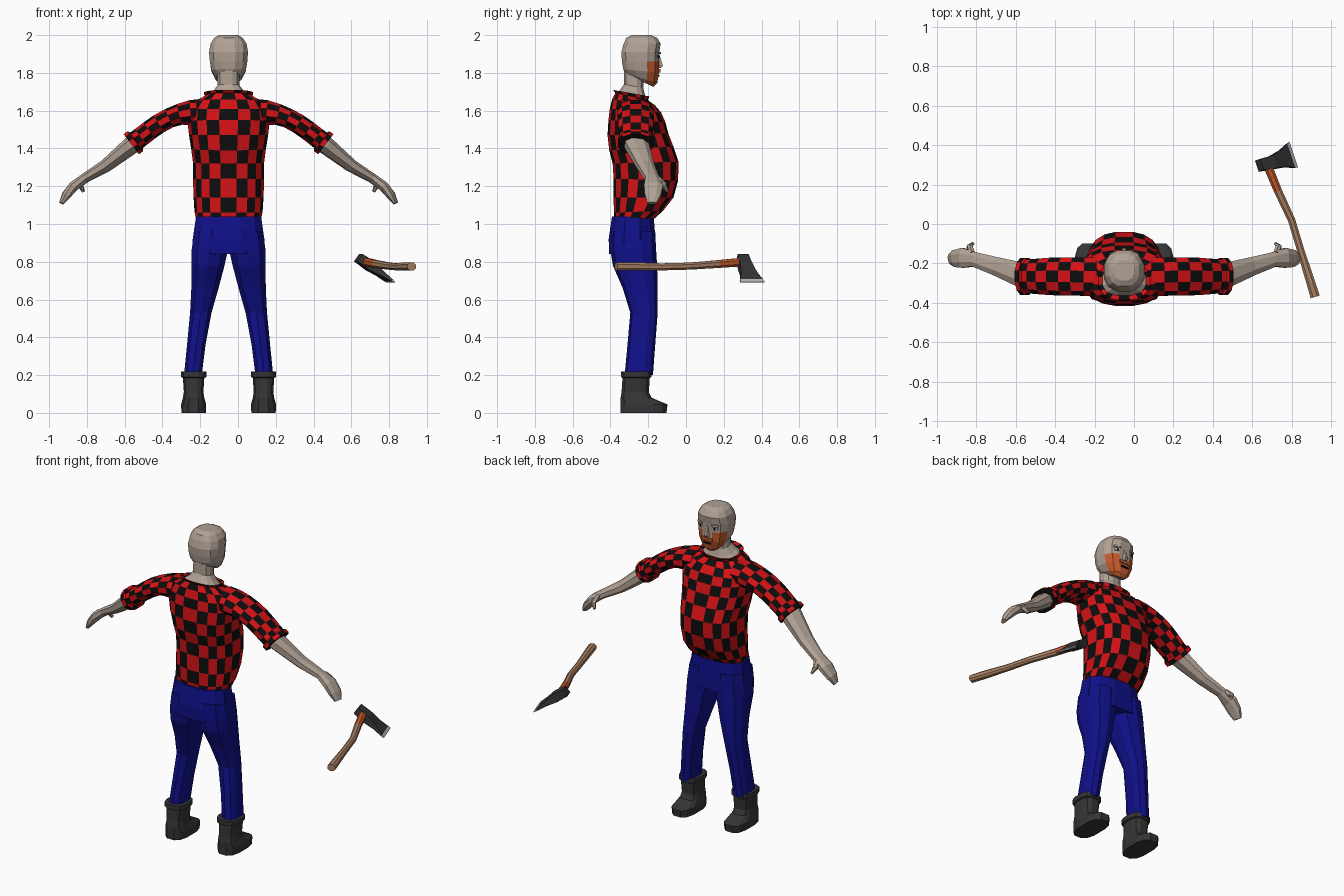
import bpy, bmesh, math
from mathutils import Vector

X0 = -0.05  # body centre line


def material(name, r, g, b):
    m = bpy.data.materials.new(name)
    m.diffuse_color = (r, g, b, 1)
    return m


RED = material("shirt red", 0.68, 0.006, 0.008)
BLACK = material("black", 0.004, 0.004, 0.004)
SKIN = material("skin", 0.44, 0.36, 0.30)
BLUE = material("trouser blue", 0.005, 0.005, 0.25)
DARK = material("dark grey", 0.035, 0.035, 0.035)
GINGER = material("ginger", 0.54, 0.10, 0.025)
WOOD = material("wood", 0.40, 0.22, 0.125)
STEEL = material("steel", 0.50, 0.50, 0.50)


def loft(name, rings, mats, rule=None, caps=True):
    """Skin a list of equal rings; rule(row, column, centre) picks the material."""
    bm = bmesh.new()
    rows = [[bm.verts.new(p) for p in r] for r in rings]
    n = len(rows[0])
    for i in range(len(rows) - 1):
        for j in range(n):
            k = (j + 1) % n
            f = bm.faces.new((rows[i][j], rows[i][k], rows[i + 1][k], rows[i + 1][j]))
            if rule:
                f.material_index = rule(i, j, f.calc_center_median())
    if caps:
        for r, i, row in ((rows[0], 0, 0), (rows[-1], 1, len(rows) - 2)):
            f = bm.faces.new(r)
            if rule:
                f.material_index = rule(row, 0, f.calc_center_median())
    bmesh.ops.recalc_face_normals(bm, faces=bm.faces)
    me = bpy.data.meshes.new(name)
    bm.to_mesh(me)
    bm.free()
    for m in mats:
        me.materials.append(m)
    ob = bpy.data.objects.new(name, me)
    bpy.context.collection.objects.link(ob)
    return ob


def power(v, p):
    return math.copysign(abs(v) ** p, v)


def ring(zb, zf, hx, yb, yf, n=12, xc=X0, p=0.8):
    """Rounded level section, tilted from zb at the back to zf at the front."""
    pts = []
    for j in range(n):
        a = (j + 0.5) * math.tau / n
        s = power(math.sin(a), p)
        t = (s + 1) / 2
        pts.append((xc + hx * power(math.cos(a), p), yb + (yf - yb) * t, zb + (zf - zb) * t))
    return pts


def tube(name, path, n, mats, s=0, rule=None, p=0.9):
    """Sections (x, y, z, side radius, up radius) along a path; s mirrors on the body."""
    c = [Vector(q[:3]) for q in path]
    rings = []
    for i, q in enumerate(path):
        t = (c[min(i + 1, len(c) - 1)] - c[max(i - 1, 0)]).normalized()
        side = t.cross(Vector((0, 0, 1))).normalized()
        up = side.cross(t)
        r = []
        for j in range(n):
            a = (j + 0.5) * math.tau / n
            v = c[i] + side * q[3] * power(math.cos(a), p) + up * q[4] * power(math.sin(a), p)
            r.append((X0 + s * v.x, v.y, v.z) if s else v)
        rings.append(r)
    return loft(name, rings, mats, rule)


def box(name, loc, size, mat, turn=0):
    x, y, z = (v / 2 for v in size)
    ob = loft(name, [[(-x, -y, h), (x, -y, h), (x, y, h), (-x, y, h)] for h in (-z, z)], [mat])
    ob.location = loc
    ob.rotation_euler.z = turn


def check(i, j, c):
    return (i + j) % 2


# Shirt body with a round belly, and its collar
torso = [(1.03, 1.03, .175, -.38, -.165), (1.06, 1.07, .182, -.383, -.12),
         (1.14, 1.14, .187, -.385, -.065), (1.24, 1.23, .19, -.385, -.04),
         (1.32, 1.33, .19, -.39, -.038), (1.39, 1.41, .20, -.408, -.065),
         (1.47, 1.48, .212, -.417, -.092), (1.55, 1.54, .22, -.412, -.108),
         (1.61, 1.59, .215, -.405, -.13), (1.66, 1.63, .18, -.392, -.165),
         (1.695, 1.655, .125, -.375, -.20)]
loft("shirt", [ring(*t, n=20) for t in torso], [RED, BLACK], check)
collar = [(1.685, 1.645, .118, -.368, -.206), (1.71, 1.675, .132, -.387, -.192),
          (1.70, 1.67, .112, -.365, -.21)]
loft("collar", [ring(*t, n=20) for t in collar], [RED, BLACK], check, caps=False)

# Neck and upper chest
neck = [(1.69, 1.655, .118, -.368, -.206), (1.715, 1.68, .085, -.348, -.215),
        (1.74, 1.72, .06, -.33, -.225), (1.84, 1.80, .058, -.33, -.22)]
loft("neck", [ring(*t) for t in neck], [SKIN])


# Head, with the beard on the lower front faces
def beard(i, j, c):
    bare = c.z > 1.81 and abs(c.x - X0) < .03
    return int(c.y > -.225 and c.z < 1.86 and not bare)


head = [(1.785, 1.725, .045, -.30, -.17), (1.80, 1.745, .07, -.325, -.15),
        (1.82, 1.80, .093, -.335, -.14), (1.86, 1.86, .102, -.342, -.14),
        (1.91, 1.91, .106, -.345, -.138), (1.955, 1.955, .098, -.333, -.132),
        (1.985, 1.985, .078, -.318, -.15), (2.0, 2.0, .052, -.288, -.183)]
loft("head", [ring(*t) for t in head], [SKIN, GINGER], beard)
nose = [[(X0 - w, -.155, z), (X0 + w, -.155, z), (X0 + w * .5, y, z), (X0 - w * .5, y, z)]
        for z, w, y in ((1.825, .018, -.135), (1.838, .02, -.122), (1.895, .01, -.14))]
loft("nose", nose, [SKIN])
box("moustache", (X0, -.142, 1.812), (.075, .012, .018), GINGER)
box("mouth", (X0, -.143, 1.785), (.05, .008, .01), BLACK)
for s in (-1, 1):
    box("eye", (X0 + s * .052, -.150, 1.885), (.03, .008, .014), STEEL, -s * .42)
    box("pupil", (X0 + s * .050, -.147, 1.885), (.012, .008, .013), BLACK, -s * .42)
    box("brow", (X0 + s * .052, -.149, 1.905), (.042, .016, .012), SKIN, -s * .42)

# Trouser seat
seat = [(.84, .84, .20, -.41, -.155), (.92, .92, .195, -.413, -.158), (1.04, 1.04, .177, -.395, -.168)]
loft("trouser_seat", [ring(*t) for t in seat], [BLUE])

sleeve = [(.14, -.268, 1.59, .10, .075), (.20, -.268, 1.59, .10, .068), (.26, -.266, 1.58, .10, .058),
          (.315, -.266, 1.56, .10, .054), (.37, -.266, 1.53, .098, .054), (.42, -.266, 1.495, .094, .054),
          (.465, -.266, 1.46, .09, .054), (.505, -.266, 1.43, .088, .055)]
cuff = [(.488, -.266, 1.443, .088, .056), (.494, -.266, 1.438, .097, .069), (.515, -.266, 1.422, .097, .069)]
arm = [(.44, -.266, 1.475, .07, .045), (.51, -.262, 1.42, .068, .048), (.65, -.215, 1.308, .05, .034),
       (.76, -.18, 1.243, .04, .026), (.82, -.172, 1.20, .054, .028), (.86, -.175, 1.152, .046, .024),
       (.885, -.18, 1.11, .026, .012)]
thumb = [(.77, -.15, 1.24, .016, .016), (.785, -.115, 1.205, .016, .016), (.768, -.10, 1.172, .009, .009)]
leg = [(.20, .14, .238, -.325, -.175), (.36, .12, .222, -.31, -.163), (.53, .088, .206, -.295, -.15),
       (.66, .05, .20, -.335, -.15), (.78, .018, .20, -.387, -.153), (.86, 0, .20, -.40, -.158),
       (.96, 0, .185, -.40, -.163)]
boot = [(0, .066, -.35, -.10), (.045, .068, -.35, -.095), (.08, .058, -.348, -.18),
        (.11, .053, -.343, -.195), (.185, .058, -.338, -.19), (.19, .069, -.346, -.182),
        (.218, .069, -.346, -.182)]

# Limbs, once for each side
for s in (-1, 1):
    tube("sleeve", sleeve, 12, [RED, BLACK], s, check)
    tube("sleeve_cuff", cuff, 12, [RED, BLACK], s, check)
    tube("arm_and_hand", arm, 8, [SKIN], s)
    tube("thumb", thumb, 6, [SKIN], s)
    loft("trouser_leg", [ring(z, z, (b - a) / 2, yb, yf, 10, X0 + s * (a + b) / 2)
                         for z, a, b, yb, yf in leg], [BLUE])
    loft("boot", [ring(z, z, h, yb, yf, 12, X0 + s * .185, .7) for z, h, yb, yf in boot], [DARK])

# Axe handle with a painted band below the head
handle = [(.92, -.37, .775, .026, .022), (.895, -.29, .775, .024, .024), (.845, -.13, .773, .02, .02),
          (.80, .02, .777, .02, .02), (.73, .17, .788, .022, .022), (.685, .28, .797, .024, .024),
          (.665, .335, .80, .02, .02)]
tube("axe_handle", handle, 8, [WOOD, GINGER], 0, lambda i, j, c: int(i >= 4))

# Axe head: sections from the butt to the sharpened edge
d = Vector((.17, .05, -.13)).normalized()
along = Vector((-.32, .94, 0)).normalized()
thick = d.cross(along).normalized()
axe = []
for c, w, t in (((.637, .298, .822), .03, .024), ((.70, .312, .778), .033, .027),
                ((.755, .332, .735), .045, .013), ((.795, .346, .703), .064, .006),
                ((.81, .352, .692), .068, .002)):
    c = Vector(c)
    axe.append([c + along * w * a + thick * t * b for a, b in ((-1, -1), (1, -1), (1, 1), (-1, 1))])
loft("axe_head", axe, [DARK, STEEL], lambda i, j, c: int(i == 3))
